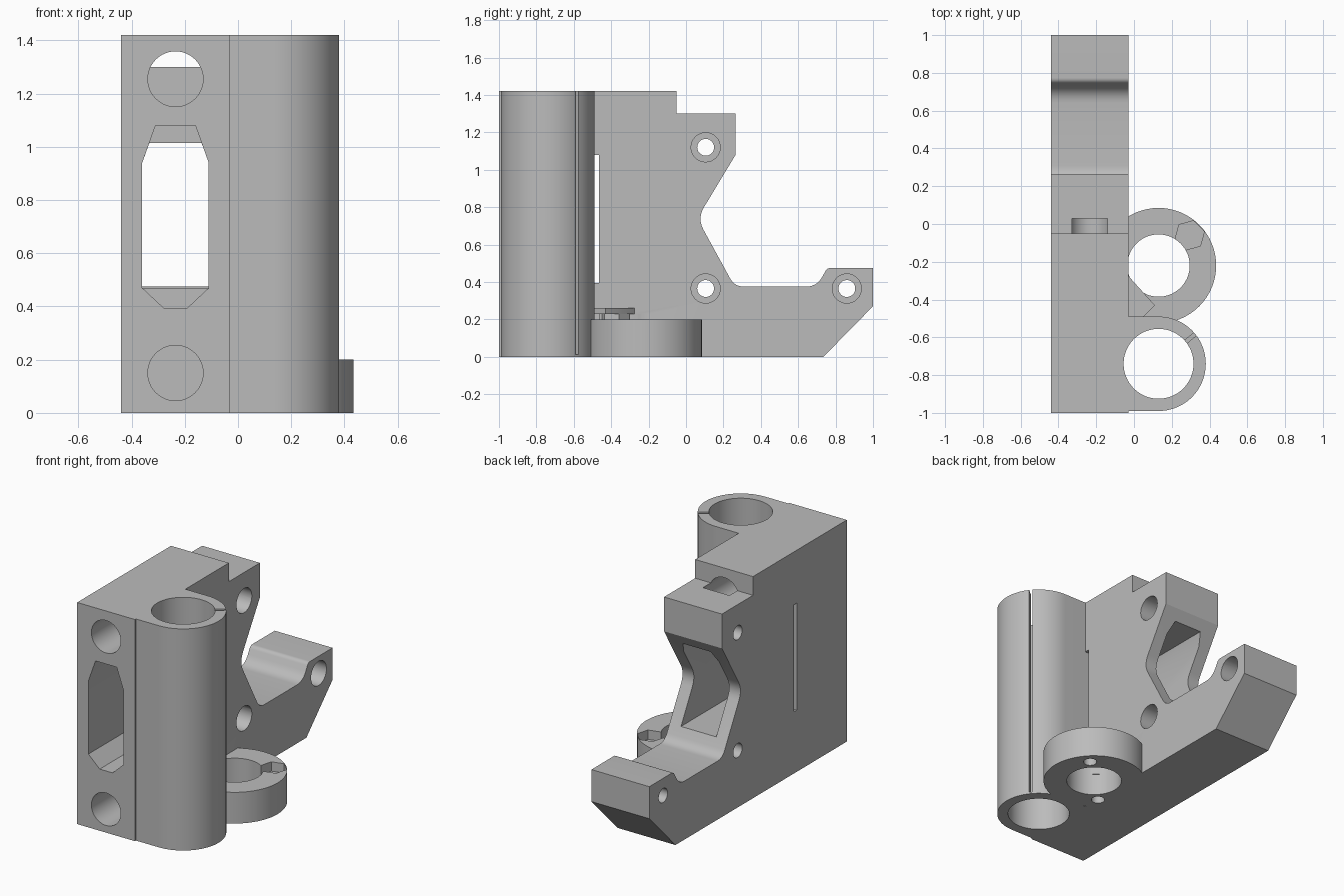
import bpy, bmesh
from math import cos, sin, pi, radians
from mathutils import Vector

old = bpy.data.objects.get("Cube")
if old:
    bpy.data.objects.remove(old, do_unlink=True)

grey = bpy.data.materials.new("plastic_grey")
grey.use_nodes = True
colour = (0.5, 0.5, 0.5, 1)
grey.diffuse_color = colour
grey.node_tree.nodes["Principled BSDF"].inputs["Base Color"].default_value = colour


def prism(name, profile, axis, lo, hi):
    """Extrude a 2D profile along an axis: X takes (y,z), Y takes (x,z), Z takes (x,y)."""
    place = {"X": lambda a, b, t: (t, a, b),
             "Y": lambda a, b, t: (a, t, b),
             "Z": lambda a, b, t: (a, b, t)}[axis]
    bm = bmesh.new()
    face = bm.faces.new([bm.verts.new(place(a, b, lo)) for a, b in profile])
    new = bmesh.ops.extrude_face_region(bm, geom=[face])["geom"]
    shift = Vector(place(0, 0, hi - lo))
    bmesh.ops.translate(bm, vec=shift, verts=[g for g in new if isinstance(g, bmesh.types.BMVert)])
    bmesh.ops.recalc_face_normals(bm, faces=bm.faces)
    mesh = bpy.data.meshes.new(name)
    bm.to_mesh(mesh)
    bm.free()
    mesh.materials.append(grey)
    obj = bpy.data.objects.new(name, mesh)
    bpy.context.collection.objects.link(obj)
    return obj


def arc(cx, cy, r, start=0, end=360, n=64):
    full = end - start == 360
    steps = n if full else n + 1
    angles = [radians(start + (end - start) * i / n) for i in range(steps)]
    return [(cx + r * cos(a), cy + r * sin(a)) for a in angles]


def rounded(corners):
    """Round each (x, y, cut) corner with a short quadratic curve."""
    out = []
    for i, (x, y, cut) in enumerate(corners):
        p = Vector((x, y))
        if not cut:
            out.append(p)
            continue
        a = p + (Vector(corners[i - 1][:2]) - p).normalized() * cut
        b = p + (Vector(corners[(i + 1) % len(corners)][:2]) - p).normalized() * cut
        for k in range(7):
            t = k / 6
            out.append(a * (1 - t) ** 2 + p * 2 * t * (1 - t) + b * t * t)
    return out


def combine(target, tool, operation):
    mod = target.modifiers.new(operation, "BOOLEAN")
    mod.operation, mod.solver, mod.object = operation, "EXACT", tool
    bpy.ops.object.select_all(action="DESELECT")
    bpy.context.view_layer.objects.active = target
    target.select_set(True)
    bpy.ops.object.modifier_apply(modifier=mod.name)
    bpy.data.objects.remove(tool, do_unlink=True)


LEFT, RIGHT = -0.44, -0.03
TUBE = (0.13, -0.74)
RING = (0.13, -0.22)

# Main block with the notched back
body = prism("carriage_block", rounded([
    (-1, 0, 0), (0.735, 0, 0), (1, 0.27, 0), (1, 0.475, 0), (0.755, 0.475, 0.02),
    (0.70, 0.375, 0.06), (0.26, 0.375, 0.05), (0.06, 0.74, 0.07), (0.265, 1.08, 0),
    (0.265, 1.3, 0), (-0.05, 1.3, 0), (-0.05, 1.42, 0), (-1, 1.42, 0)]), "X", LEFT, RIGHT)

# Bearing tube with a flat root, and the low nut ring
tube = [(-0.1, -0.99)] + arc(*TUBE, 0.25, -90, 90, 48) + [(-0.1, -0.49)]
combine(body, prism("bearing_tube", tube, "Z", 0, 1.42), "UNION")
combine(body, prism("nut_ring", arc(*RING, 0.305), "Z", 0, 0.2), "UNION")

cuts = []
# Bearing bore and its clamp slit
cuts.append(prism("bearing_bore", arc(*TUBE, 0.185), "Z", -0.1, 1.6))
d = Vector((cos(radians(39)), sin(radians(39))))
side = Vector((-d.y, d.x)) * 0.01
c = Vector(TUBE)
cuts.append(prism("clamp_slit", [c + d * 0.1 - side, c + d * 0.3 - side,
                                 c + d * 0.3 + side, c + d * 0.1 + side], "Z", 0.012, 1.6))

# Ring bore, screw holes and hexagonal nut pockets
cuts.append(prism("ring_bore", arc(*RING, 0.165), "Z", -0.1, 0.23))
for s in (1, -1):
    x, y = RING[0] + s * 0.165, RING[1] + s * 0.16
    cuts.append(prism("ring_screw_hole", arc(x, y, 0.04, n=24), "Z", -0.1, 0.23))
    cuts.append(prism("nut_pocket", arc(x, y, 0.08, 15, 375, 6), "Z", 0.14, 0.23))

# Window: tall tapered front, shorter at the back
cuts.append(prism("front_window", [
    (-0.28, 0.395), (-0.19, 0.395), (-0.11, 0.47), (-0.11, 0.94),
    (-0.16, 1.08), (-0.31, 1.08), (-0.36, 0.94), (-0.36, 0.47)], "Y", -1.1, -0.465))
cuts.append(prism("back_window", [
    (-0.11, 0.47), (-0.11, 0.94), (-0.137, 1.015),
    (-0.333, 1.015), (-0.36, 0.94), (-0.36, 0.47)], "Y", -0.5, 0.5))

# Narrow slot across the block
cuts.append(prism("cross_slot", [(-0.494, 0.395), (-0.465, 0.395),
                                 (-0.465, 1.08), (-0.494, 1.08)], "X", -0.6, RIGHT + 0.001))

# Long blind rod holes from the front
for z in (0.15, 1.255):
    cuts.append(prism("rod_hole", arc(-0.235, z, 0.104, n=48), "Y", -1.1, 0.03))

# Counterbored cross screw holes
for y, z in ((0.105, 1.12), (0.105, 0.365), (0.86, 0.365)):
    cuts.append(prism("cross_hole", arc(y, z, 0.045, n=32), "X", -0.6, 0.1))
    cuts.append(prism("counterbore", arc(y, z, 0.078, n=32), "X", RIGHT - 0.12, 0.0))

for cutter in cuts:
    combine(body, cutter, "DIFFERENCE")

# Thin cap over the inner nut pocket, with its small support
cap = prism("pocket_cap", [(-0.04, -0.27), (-0.03, -0.275), (0.11, -0.43),
                           (0.05, -0.49), (-0.04, -0.49)], "Z", 0.23, 0.262)
support = prism("cap_support", [(-0.03, -0.49), (0.04, -0.49), (0.05, -0.46),
                                (-0.03, -0.46)], "Z", 0.195, 0.23)

for obj in (body, cap, support):
    bpy.ops.object.select_all(action="DESELECT")
    bpy.context.view_layer.objects.active = obj
    obj.select_set(True)
    obj.data.materials.clear()
    obj.data.materials.append(grey)
    bpy.ops.object.shade_smooth_by_angle(angle=radians(25))
